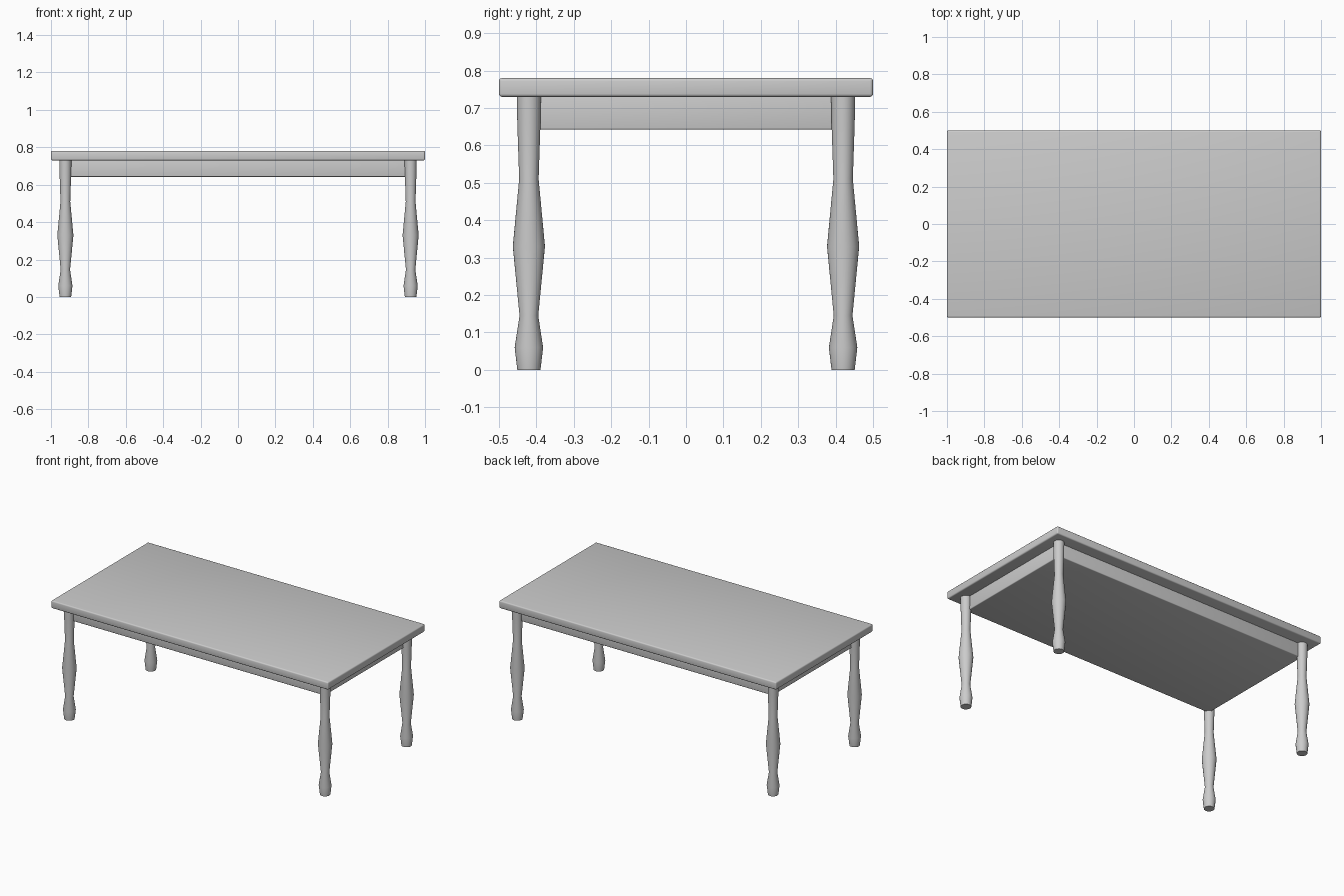
import bpy
import bmesh
import math

cube = bpy.data.objects.get("Cube")
if cube:
    bpy.data.objects.remove(cube, do_unlink=True)

grey = bpy.data.materials.new("plain grey")
grey.use_nodes = True
colour = (0.6, 0.6, 0.6, 1)
grey.diffuse_color = colour
grey.node_tree.nodes["Principled BSDF"].inputs["Base Color"].default_value = colour


def add_object(name, bm):
    mesh = bpy.data.meshes.new(name)
    bm.to_mesh(mesh)
    bm.free()
    mesh.materials.append(grey)
    obj = bpy.data.objects.new(name, mesh)
    bpy.context.collection.objects.link(obj)
    return obj


def smooth(obj, angle):
    bpy.ops.object.select_all(action='DESELECT')
    obj.select_set(True)
    bpy.context.view_layer.objects.active = obj
    bpy.ops.object.shade_smooth_by_angle(angle=math.radians(angle))


def slab(name, half_x, half_y, bottom, top, bevel):
    bm = bmesh.new()
    bmesh.ops.create_cube(bm, size=1)
    for v in bm.verts:
        v.co.x *= 2 * half_x
        v.co.y *= 2 * half_y
        v.co.z = top if v.co.z > 0 else bottom
    bmesh.ops.bevel(bm, geom=bm.edges[:], offset=bevel, segments=3,
                    profile=0.5, affect='EDGES')
    smooth(add_object(name, bm), 40)


def turned_leg(name, x, y, profile, sides=32):
    bm = bmesh.new()
    rings = []
    for radius, z in profile:
        ring = []
        for i in range(sides):
            a = math.tau * i / sides
            ring.append(bm.verts.new((x + radius * math.cos(a),
                                      y + radius * math.sin(a), z)))
        rings.append(ring)
    for low, high in zip(rings, rings[1:]):
        for i in range(sides):
            j = (i + 1) % sides
            bm.faces.new((low[i], low[j], high[j], high[i]))
    bm.faces.new(rings[0][::-1])
    bm.faces.new(rings[-1])
    smooth(add_object(name, bm), 40)


# Top board and the solid apron block beneath it
slab("table_top", 1.0, 0.5, 0.73, 0.78, 0.008)
slab("apron", 0.92, 0.42, 0.642, 0.735, 0.005)

# Four turned legs: (radius, height) from foot to top
leg_profile = [(0.031, 0), (0.038, 0.06), (0.025, 0.145), (0.043, 0.33),
               (0.026, 0.51), (0.031, 0.66), (0.032, 0.735)]
for side, sx in (("left", 1), ("right", -1)):
    for end, sy in (("front", -1), ("back", 1)):
        turned_leg(f"{end}_{side}_leg", sx * 0.923, sy * 0.42, leg_profile)
